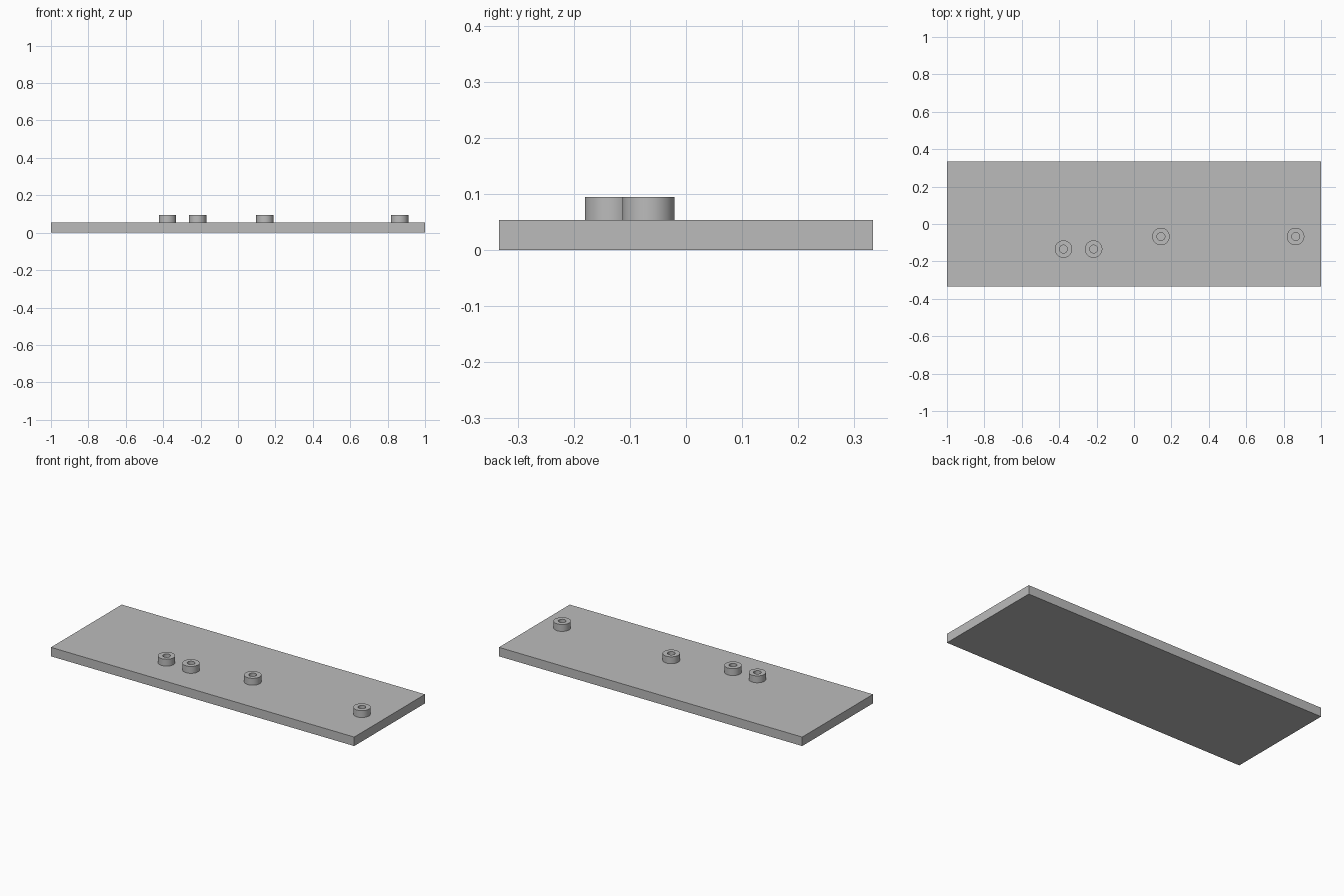
import bpy
import bmesh
from math import tau, radians
from mathutils import Vector

old = bpy.data.objects.get("Cube")
if old:
    bpy.data.objects.remove(old, do_unlink=True)

LENGTH, WIDTH, THICK = 2.0, 0.667, 0.0535
BOSS_TOP, OUTER, INNER = 0.0945, 0.0465, 0.021
SEGMENTS = 64

# Single grey material
GREY = (0.5, 0.5, 0.5, 1)
grey = bpy.data.materials.new("plain grey")
grey.use_nodes = True
grey.diffuse_color = GREY
shader = next(n for n in grey.node_tree.nodes if n.type == 'BSDF_PRINCIPLED')
shader.inputs["Base Color"].default_value = GREY


def add_object(name, mesh, location):
    obj = bpy.data.objects.new(name, mesh)
    obj.location = location
    bpy.context.collection.objects.link(obj)
    return obj


def to_mesh(bm, name):
    bmesh.ops.recalc_face_normals(bm, faces=bm.faces)
    mesh = bpy.data.meshes.new(name)
    bm.to_mesh(mesh)
    bm.free()
    mesh.materials.append(grey)
    return mesh


# Flat base plate
bm = bmesh.new()
bmesh.ops.create_cube(bm, size=1)
bmesh.ops.scale(bm, vec=(LENGTH, WIDTH, THICK), verts=bm.verts)
add_object("base_plate", to_mesh(bm, "base_plate"), (0, 0, THICK / 2))

# Hollow round boss: a rectangular section spun about z, shared by all bosses
bm = bmesh.new()
height = BOSS_TOP - THICK
section = [(INNER, 0), (OUTER, 0), (OUTER, height), (INNER, height)]
ring = [bm.verts.new((r, 0, z)) for r, z in section]
edges = [bm.edges.new((ring[i - 1], ring[i])) for i in range(len(ring))]
bmesh.ops.spin(bm, geom=ring + edges, cent=Vector(), axis=(0, 0, 1),
               angle=tau, steps=SEGMENTS, use_merge=True)
bmesh.ops.remove_doubles(bm, verts=bm.verts, dist=1e-5)
boss_mesh = to_mesh(bm, "boss")

# Bosses standing on the plate
spots = [(-0.377, -0.134), (-0.216, -0.134), (0.144, -0.067), (0.864, -0.067)]
bosses = [add_object(f"boss_{i}", boss_mesh, (x, y, THICK))
          for i, (x, y) in enumerate(spots, 1)]

# Smooth round walls with sharp rims
bpy.ops.object.select_all(action='DESELECT')
bosses[0].select_set(True)
bpy.context.view_layer.objects.active = bosses[0]
bpy.ops.object.shade_smooth_by_angle(angle=radians(30))
